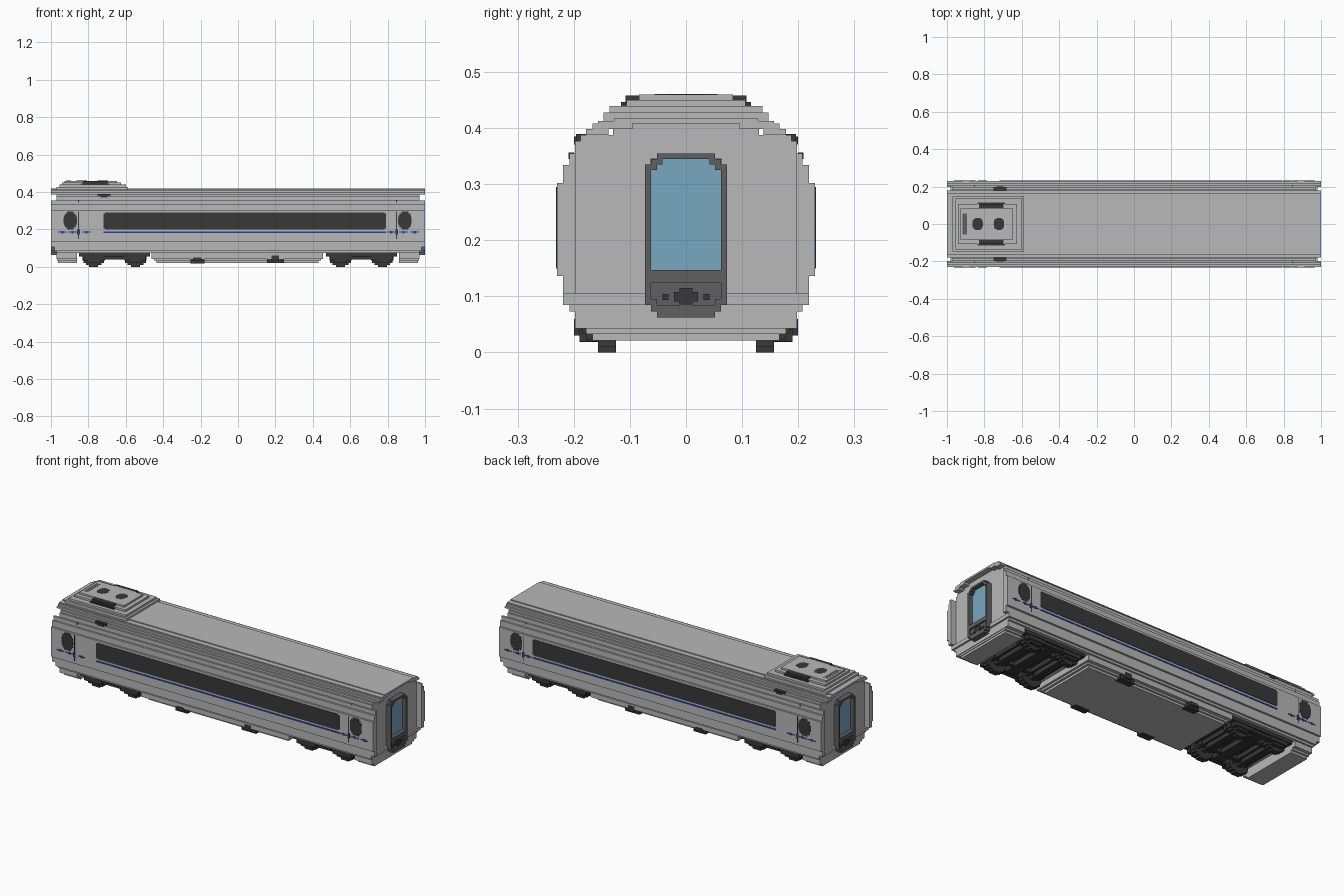
import bpy, bmesh

if "Cube" in bpy.data.objects:
    bpy.data.objects.remove(bpy.data.objects["Cube"], do_unlink=True)


def material(name, rgb):
    m = bpy.data.materials.new(name)
    m.use_nodes = True
    m.diffuse_color = (*rgb, 1)
    m.node_tree.nodes["Principled BSDF"].inputs["Base Color"].default_value = (*rgb, 1)
    return m


GREY = material("light grey", (0.48, 0.48, 0.48))
FRAME = material("frame grey", (0.115, 0.115, 0.115))
DARK = material("charcoal", (0.04, 0.04, 0.04))
GLASS = material("pale blue glass", (0.19, 0.39, 0.53))
BLUE = material("blue stripe", (0.012, 0.05, 0.36))


def boxes(name, items, mat):
    """One object made of boxes given as x0, x1, y0, y1, z0, z1."""
    bm = bmesh.new()
    for b in items:
        verts = bmesh.ops.create_cube(bm, size=1)["verts"]
        for v in verts:
            for i in range(3):
                v.co[i] = b[2 * i] if v.co[i] < 0 else b[2 * i + 1]
    me = bpy.data.meshes.new(name)
    bm.to_mesh(me)
    bm.free()
    me.materials.append(mat)
    ob = bpy.data.objects.new(name, me)
    bpy.context.collection.objects.link(ob)
    return ob


def flip_y(items):
    return items + [(a, b, -d, -c, e, f) for a, b, c, d, e, f in items]


def flip_x(items):
    return items + [(-b, -a, c, d, e, f) for a, b, c, d, e, f in items]


def layers(x0, x1, steps):
    """Centred layers given as half width, z0, z1."""
    return [(x0, x1, -h, h, a, b) for h, a, b in steps]


def disc(cx, rx, c2, r2, rows=9):
    """Stepped oval as strips: x0, x1, lo, hi."""
    out = []
    for i in range(rows):
        t = (i + 0.5) / rows * 2 - 1
        w = rx * (1 - abs(t) ** 2.6) ** 0.5
        out.append((cx - w, cx + w, c2 + r2 * (2 * i / rows - 1), c2 + r2 * (2 * (i + 1) / rows - 1)))
    return out


# Body core and outer side shells
boxes("body_core", layers(-0.97, 0.97, [
    (0.208, 0.073, 0.106), (0.198, 0.106, 0.377), (0.188, 0.377, 0.388), (0.13, 0.388, 0.41)]), GREY)
boxes("side_shells", flip_y([(-1, 1, 0.197, h, a, b) for h, a, b in [
    (0.219, 0.105, 0.136), (0.23, 0.136, 0.302), (0.219, 0.302, 0.334), (0.208, 0.334, 0.355)]])
    + layers(-0.98, 0.98, [(0.219, 0.085, 0.105)]), GREY)

# Roof with a shallow arch cut under its ends
boxes("roof", flip_y([(-1, 1, 0.138, 0.178, 0.388, 0.398), (-1, 1, 0.095, 0.167, 0.398, 0.408)])
      + layers(-1, 1, [(0.157, 0.408, 0.413), (0.128, 0.413, 0.418)]), GREY)

# Underside skirts
skirt = []
for h, inset, z0, z1 in [(0.198, 0.0, 0.043, 0.075), (0.178, 0.012, 0.033, 0.043), (0.167, 0.025, 0.021, 0.033)]:
    skirt.append((-0.462 + inset, 0.455 - inset, -h, h, z0, z1))
    skirt += flip_x([(0.86, 0.97 - inset * 0.3, -h, h, z0, z1)])
boxes("underside_skirts", skirt, GREY)
boxes("equipment_hatches", flip_y([
    (-0.255, -0.18, 0.15, 0.19, 0.019, 0.045), (-0.24, -0.195, 0.15, 0.2, 0.03, 0.05),
    (0.155, 0.245, 0.15, 0.19, 0.02, 0.042), (0.18, 0.22, 0.15, 0.2, 0.03, 0.06)]), DARK)

# Bogies: stepped wheels, side frames, axles and cross beams
for label, cx in (("left", 0.66), ("right", -0.66)):
    wheels, frame = [], []
    for wx in (cx - 0.112, cx + 0.112):
        for h, z0, z1 in [(0.024, 0, 0.01), (0.042, 0.01, 0.021), (0.055, 0.021, 0.035), (0.06, 0.035, 0.076)]:
            wheels.append((wx - h, wx + h, 0.125, 0.157, z0, z1))
        frame += [(wx - 0.035, wx + 0.035, 0.157, 0.178, 0.022, 0.075),
                  (wx - 0.055, wx + 0.055, 0.157, 0.185, 0.034, 0.055),
                  (wx - 0.012, wx + 0.012, 0, 0.13, 0.036, 0.06),
                  (wx - 0.04, wx - 0.028, 0, 0.13, 0.045, 0.075),
                  (wx + 0.028, wx + 0.04, 0, 0.13, 0.045, 0.075)]
    frame += [(cx - 0.19, cx + 0.19, 0.15, 0.188, 0.055, 0.076),
              (cx - 0.07, cx + 0.07, 0.15, 0.178, 0.04, 0.06),
              (cx - 0.03, cx + 0.03, 0, 0.15, 0.042, 0.076),
              (cx - 0.16, cx + 0.16, 0.085, 0.105, 0.045, 0.076),
              (cx - 0.18, cx + 0.18, 0, 0.15, 0.068, 0.076)]
    boxes(label + "_bogie_wheels", flip_y(wheels), DARK)
    boxes(label + "_bogie_frame", flip_y(frame), DARK)

# Long windows, door portholes and door seams as thin plates
OUT = (0.228, 0.232)
boxes("long_windows", flip_y([(-0.72, 0.79, *OUT, 0.205, 0.285), (-0.712, 0.782, *OUT, 0.2, 0.29)]), DARK)
ports = [(a, b, *OUT, c, d) for cx in (-0.897, 0.892) for a, b, c, d in disc(cx, 0.036, 0.247, 0.048)]
boxes("door_portholes", flip_y(ports), DARK)
seams = []
for cx in (-0.853, 0.848):
    seams += [(cx - 0.002, cx + 0.002, *OUT, 0.15, 0.295), (cx - 0.007, cx + 0.007, *OUT, 0.172, 0.2),
              (cx - 0.002, cx + 0.002, 0.2, 0.209, 0.345, 0.356)]
boxes("door_seams", flip_y(seams), DARK)

# Blue waist stripe with dashes beside the doors
dashes = [(-0.72, 0.79, *OUT, 0.182, 0.19)]
for c in (-0.94, -0.885, -0.81, 0.82, 0.885, 0.945):
    dashes += [(c - 0.023, c + 0.023, *OUT, 0.183, 0.188), (c - 0.006, c + 0.006, *OUT, 0.179, 0.192)]
boxes("blue_stripes", flip_y(dashes), BLUE)

# End doors: stepped frame, recessed glass, lower panel and coupling
end_frame = flip_y([(0.965, 1, 0.0625, 0.073, 0.085, 0.335), (0.965, 1, 0.052, 0.0625, 0.325, 0.345),
                    (0.965, 1, 0.042, 0.052, 0.335, 0.355), (0.965, 1, 0, 0.042, 0.345, 0.355),
                    (0.965, 1, 0.052, 0.0625, 0.073, 0.095), (0.965, 1, 0, 0.052, 0.062, 0.085),
                    (0.965, 1, 0, 0.0625, 0.125, 0.147)])
panel = [(0.965, 0.99, -0.0625, 0.0625, 0.08, 0.13)]
boxes("end_door_frames", flip_x(end_frame + panel), FRAME)
boxes("end_door_glass", flip_x([(0.965, 0.977, -0.063, 0.063, 0.146, 0.346)]), GLASS)
boxes("end_couplings", flip_x([(0.985, 0.999, -0.021, 0.021, 0.091, 0.108),
                               (0.985, 0.999, -0.012, 0.012, 0.085, 0.115)]
      + flip_y([(0.985, 0.993, 0.031, 0.042, 0.094, 0.104)])), DARK)

# Stepped roof unit with vents
pod = [(-0.97, -0.587, 0.147, 0.41, 0.428), (-0.955, -0.6, 0.136, 0.428, 0.439),
       (-0.94, -0.625, 0.106, 0.439, 0.45), (-0.928, -0.648, 0.084, 0.45, 0.46)]
boxes("roof_unit", [(a, b, -h, h, c, d) for a, b, h, c, d in pod], GREY)
boxes("roof_unit_grilles", flip_y([(-0.837, -0.69, 0.082, 0.116, 0.437, 0.446),
                                   (-0.83, -0.697, 0.08, 0.108, 0.446, 0.458)]), DARK)
fans = [(a, b, c, d, 0.457, 0.4605) for cx in (-0.836, -0.722) for a, b, c, d in disc(cx, 0.028, 0, 0.033)]
boxes("roof_unit_fans", fans, DARK)
boxes("roof_unit_slot", [(-0.918, -0.893, -0.056, 0.056, 0.457, 0.4605)], FRAME)

# Small lamps in the roof gutters
boxes("gutter_lamps", flip_y([(-0.75, -0.682, 0.175, 0.196, 0.374, 0.389),
                              (-0.735, -0.697, 0.175, 0.2, 0.371, 0.385)]), DARK)
